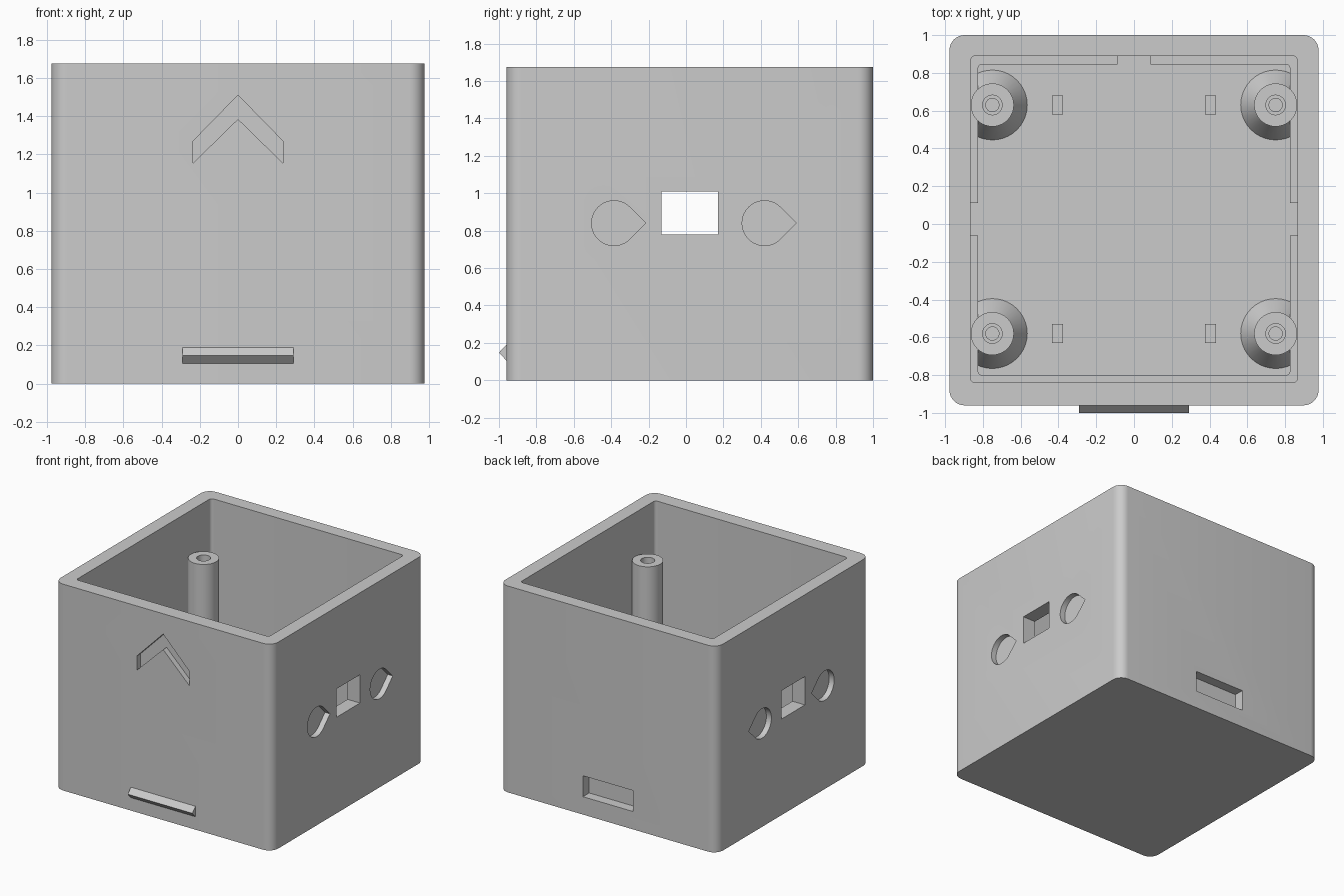
import bpy, bmesh
from math import cos, sin, pi

cube = bpy.data.objects.get("Cube")
if cube:
    bpy.data.objects.remove(cube, do_unlink=True)

grey = bpy.data.materials.new("plain grey")
grey.use_nodes = True
grey.diffuse_color = (0.6, 0.6, 0.6, 1)
grey.node_tree.nodes["Principled BSDF"].inputs["Base Color"].default_value = (0.6, 0.6, 0.6, 1)


def place(axis, u, v, w):
    return {"x": (w, u, v), "y": (u, w, v), "z": (u, v, w)}[axis]


def add_object(name, bm):
    bmesh.ops.recalc_face_normals(bm, faces=bm.faces)
    mesh = bpy.data.meshes.new(name)
    bm.to_mesh(mesh)
    bm.free()
    mesh.materials.append(grey)
    obj = bpy.data.objects.new(name, mesh)
    bpy.context.scene.collection.objects.link(obj)
    return obj


def prism(name, outline, axis, start, end):
    """Extrude a 2D outline along an axis."""
    bm = bmesh.new()
    rings = [[bm.verts.new(place(axis, u, v, w)) for u, v in outline] for w in (start, end)]
    for ring in rings:
        bm.faces.new(ring)
    n = len(outline)
    for i in range(n):
        j = (i + 1) % n
        bm.faces.new((rings[0][i], rings[0][j], rings[1][j], rings[1][i]))
    return add_object(name, bm)


def lathe(name, profile, x, y, steps=40):
    """Closed solid of revolution; the profile starts and ends on the axis."""
    bm = bmesh.new()
    verts = [bm.verts.new((r, 0, z)) for r, z in profile]
    edges = [bm.edges.new(pair) for pair in zip(verts, verts[1:])]
    bmesh.ops.spin(bm, geom=verts + edges, cent=(0, 0, 0), axis=(0, 0, 1),
                   angle=2 * pi, steps=steps, use_merge=True)
    bmesh.ops.remove_doubles(bm, verts=bm.verts, dist=0.0001)
    bmesh.ops.translate(bm, verts=bm.verts, vec=(x, y, 0))
    return add_object(name, bm)


def rect(u0, u1, v0, v1):
    return [(u0, v0), (u1, v0), (u1, v1), (u0, v1)]


def round_rect(u0, u1, v0, v1, r, steps=8):
    corners = [(u1 - r, v1 - r), (u0 + r, v1 - r), (u0 + r, v0 + r), (u1 - r, v0 + r)]
    return [(cu + r * cos((k + i / steps) * pi / 2), cv + r * sin((k + i / steps) * pi / 2))
            for k, (cu, cv) in enumerate(corners) for i in range(steps + 1)]


def teardrop(cu, cv, r, steps=30):
    arc = [pi / 4 + i / steps * 1.5 * pi for i in range(steps + 1)]
    return [(cu + r * cos(a), cv + r * sin(a)) for a in arc] + [(cu + r * 2 ** 0.5, cv)]


def cut(target, cutter):
    cutter.hide_render = True
    mod = target.modifiers.new("cut", "BOOLEAN")
    mod.operation, mod.solver, mod.object = "DIFFERENCE", "EXACT", cutter
    bpy.context.view_layer.objects.active = target
    bpy.ops.object.modifier_apply(modifier=mod.name)
    bpy.data.objects.remove(cutter, do_unlink=True)


FLOOR, HEIGHT = 0.11, 1.675
SIDE, FRONT, BACK = 0.977, -0.96, 1.0
parts = []

# Open box with rounded upright corners
shell = prism("box_shell", round_rect(-SIDE, SIDE, FRONT, BACK, 0.08), "z", 0, HEIGHT)
cut(shell, prism("cavity", round_rect(-0.865, 0.865, -0.84, 0.89, 0.025), "z", FLOOR, 2))

# Side windows and teardrop recesses
cut(shell, prism("windows", rect(-0.13, 0.17, 0.78, 1.01), "x", -1.2, 1.2))
for s in (-1, 1):
    for y in (-0.385, 0.42):
        cut(shell, prism("drop", teardrop(y, 0.84, 0.12), "x", s * (SIDE - 0.045), s * 1.1))

# Chevron recess in the front, latch slot in the back
chevron = [(0, 1.51), (-0.235, 1.27), (-0.235, 1.155), (0, 1.385), (0.235, 1.155), (0.235, 1.27)]
cut(shell, prism("chevron", chevron, "y", FRONT - 0.1, FRONT + 0.045))
cut(shell, prism("slot", rect(-0.225, 0.225, 0.145, 0.315), "y", BACK - 0.08, BACK + 0.1))
parts.append(shell)

# Wedge-shaped latch on the front
wedge = [(FRONT + 0.01, 0.105), (FRONT, 0.105), (-1.0, 0.148), (FRONT, 0.19), (FRONT + 0.01, 0.19)]
parts.append(prism("front_latch", wedge, "x", -0.29, 0.29))

# Low inner ledge, open in the middle of the back and sides
ledge = prism("inner_ledge", rect(-0.87, 0.87, -0.845, 0.895), "z", FLOOR - 0.02, 0.24)
cut(ledge, prism("middle", round_rect(-0.825, 0.825, -0.80, 0.845, 0.02), "z", 0, 1))
cut(ledge, prism("side_gaps", rect(-1, 1, -0.06, 0.11), "z", 0, 1))
cut(ledge, prism("back_gap", rect(-0.088, 0.088, 0.5, 1), "z", 0, 1))
parts.append(ledge)

# Screw posts with flared feet and stepped holes, small floor blocks
post = [(0, 0.09), (0.185, 0.09), (0.185, FLOOR), (0.114, 0.23), (0.114, 1.32),
        (0.052, 1.32), (0.052, 1.1), (0.035, 1.1), (0.035, 0.8), (0, 0.8)]
for x_name, s in (("right", -1), ("left", 1)):
    for y_name, y in (("front", -0.58), ("back", 0.63)):
        label = f"{y_name}_{x_name}"
        parts.append(lathe(f"{label}_post", post, s * 0.75, y))
        block = rect(s * 0.405 - 0.028, s * 0.405 + 0.028, y - 0.05, y + 0.05)
        parts.append(prism(f"{label}_floor_block", block, "z", FLOOR - 0.02, 0.16))

bpy.ops.object.select_all(action="DESELECT")
for obj in parts:
    obj.select_set(True)
bpy.context.view_layer.objects.active = shell
bpy.ops.object.shade_smooth_by_angle(angle=pi / 6)
